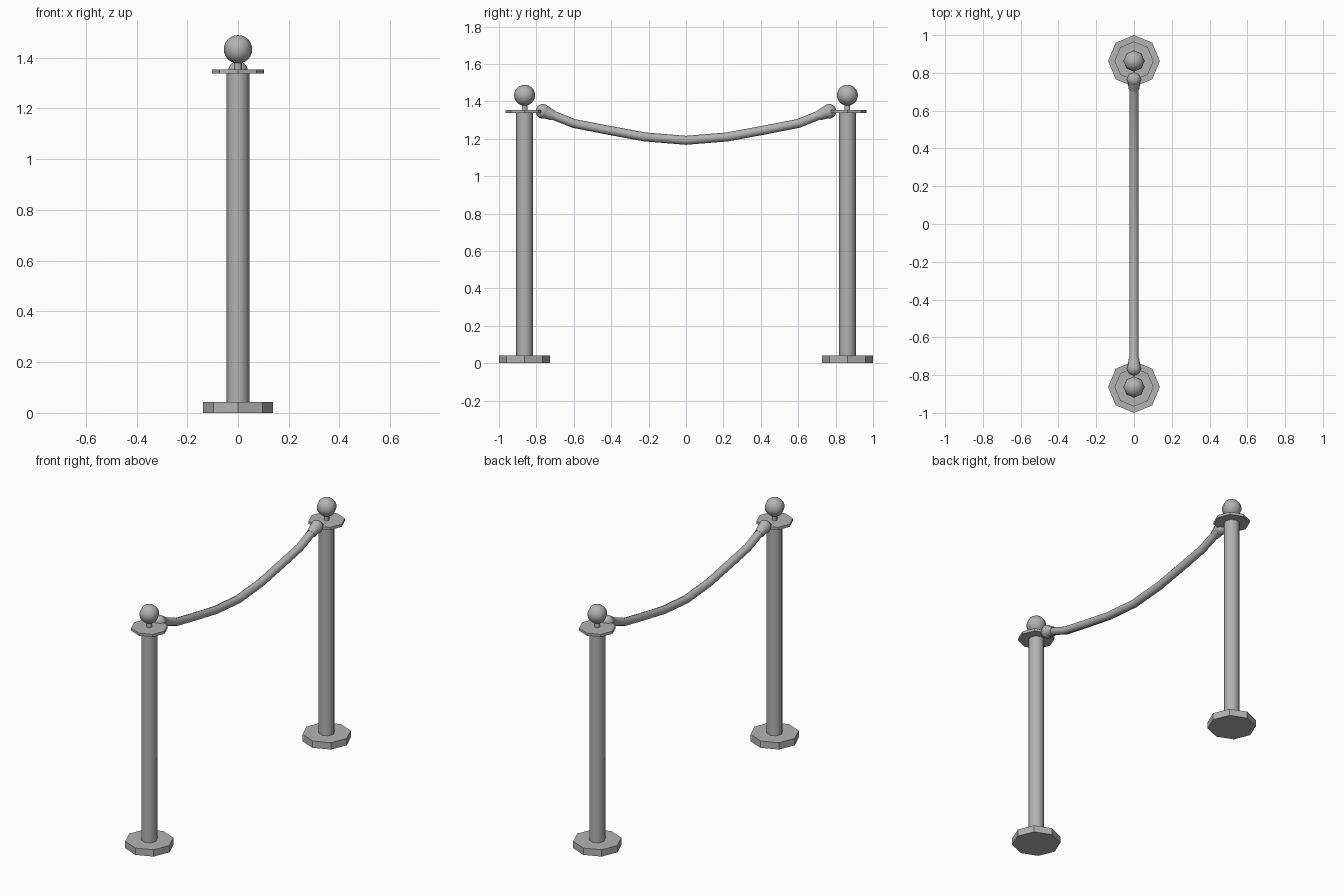
import bpy
import math
from mathutils import Vector

cube = bpy.data.objects.get("Cube")
if cube:
    bpy.data.objects.remove(cube)

grey = bpy.data.materials.new("plain_grey")
grey.use_nodes = True
COLOUR = (0.45, 0.45, 0.45, 1)
grey.diffuse_color = COLOUR
grey.node_tree.nodes["Principled BSDF"].inputs["Base Color"].default_value = COLOUR

POST_Y = 0.863


def finish(name, angle=50):
    obj = bpy.context.object
    obj.name = name
    obj.data.materials.clear()
    obj.data.materials.append(grey)
    bpy.ops.object.shade_smooth_by_angle(angle=math.radians(angle))
    return obj


def cylinder(name, r, y, z0, z1, sides=8, angle=50):
    bpy.ops.mesh.primitive_cylinder_add(vertices=sides, radius=r, depth=z1 - z0,
                                        location=(0, y, (z0 + z1) / 2))
    return finish(name, angle)


def ball(name, r, y, z, segments=8, rings=12):
    bpy.ops.mesh.primitive_uv_sphere_add(segments=segments, ring_count=rings,
                                         radius=r, location=(0, y, z))
    return finish(name)


for side, label in ((-1, "front"), (1, "back")):
    y = side * POST_Y
    # Stanchion: foot, post, top plate, neck and finial
    cylinder(label + "_base", 0.137, y, 0, 0.042, angle=30)
    cylinder(label + "_post", 0.045, y, 0.042, 1.34)
    cylinder(label + "_top_plate", 0.103, y, 1.337, 1.353, angle=30)
    cylinder(label + "_neck", 0.015, y, 1.353, 1.39)
    ball(label + "_finial", 0.056, y, 1.433)
    # Rope end: knob and tapered collar pointing down the rope
    ball(label + "_rope_knob", 0.039, side * 0.765, 1.347)
    a, b = Vector((0, side * 0.75, 1.342)), Vector((0, side * 0.71, 1.324))
    bpy.ops.mesh.primitive_cone_add(vertices=8, radius1=0.034, radius2=0.027,
                                    depth=(b - a).length, location=(a + b) / 2)
    bpy.context.object.rotation_euler = (b - a).to_track_quat('Z', 'Y').to_euler()
    finish(label + "_rope_collar")

# Sagging rope
half = [(0.75, 1.342), (0.6, 1.282), (0.41, 1.245), (0.22, 1.21)]
path = [(-y, z) for y, z in half] + [(0, 1.192)] + half[::-1]
curve = bpy.data.curves.new("rope", 'CURVE')
curve.dimensions = '3D'
curve.bevel_depth = 0.024
curve.bevel_resolution = 2
curve.use_fill_caps = True
spline = curve.splines.new('POLY')
spline.points.add(len(path) - 1)
for point, (y, z) in zip(spline.points, path):
    point.co = (0, y, z, 1)
rope = bpy.data.objects.new("rope", curve)
bpy.context.collection.objects.link(rope)
bpy.ops.object.select_all(action='DESELECT')
rope.select_set(True)
bpy.context.view_layer.objects.active = rope
bpy.ops.object.convert(target='MESH')
finish("rope")
